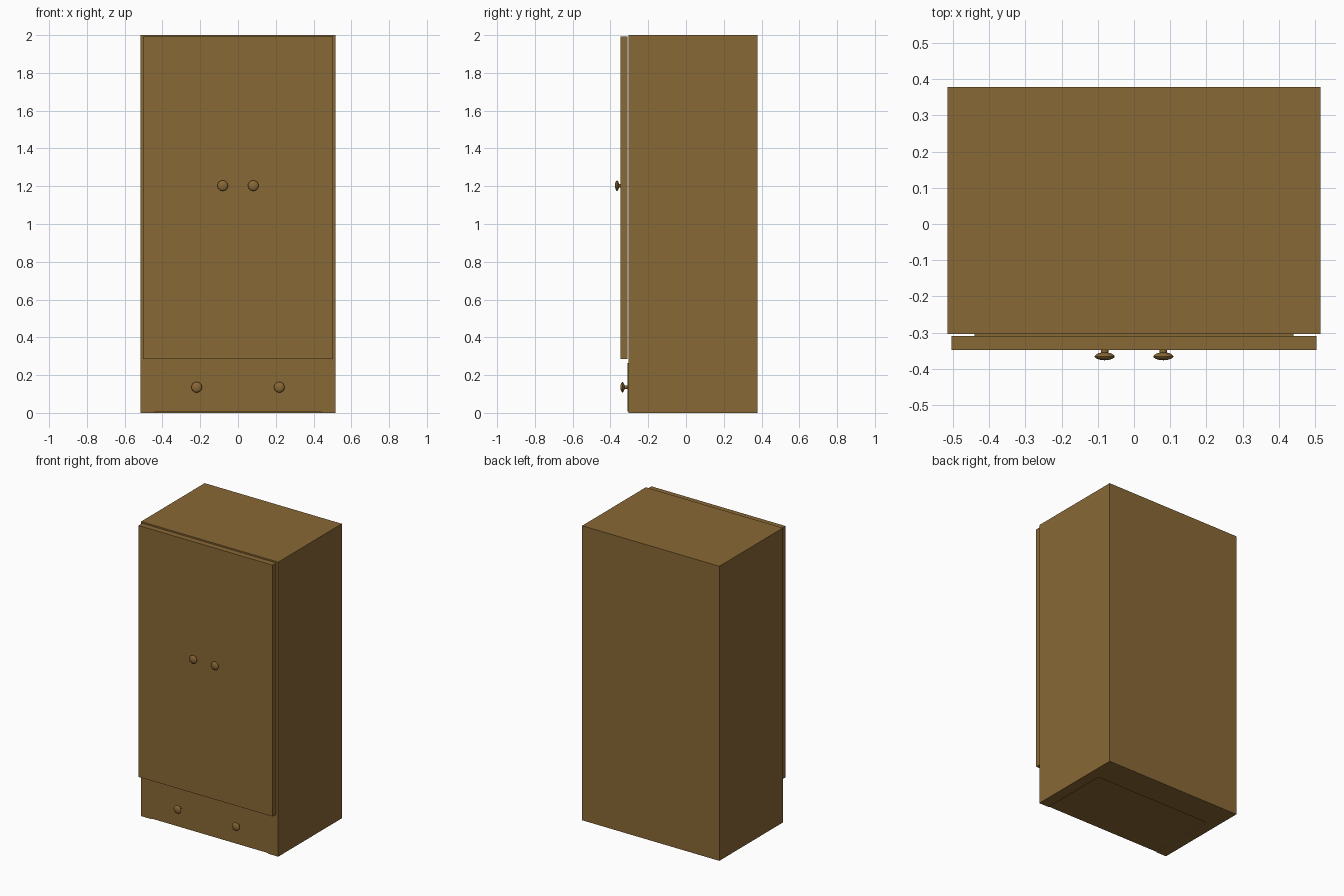
import bpy, bmesh, math
from mathutils import Matrix

if "Cube" in bpy.data.objects:
    bpy.data.objects.remove(bpy.data.objects["Cube"])

wood = bpy.data.materials.new("brown_wood")
wood.diffuse_color = (0.25, 0.138, 0.036, 1)
wood.use_nodes = True
wood.node_tree.nodes["Principled BSDF"].inputs["Base Color"].default_value = wood.diffuse_color


def finish(name, bm):
    mesh = bpy.data.meshes.new(name)
    bm.to_mesh(mesh)
    bm.free()
    mesh.materials.append(wood)
    ob = bpy.data.objects.new(name, mesh)
    bpy.context.collection.objects.link(ob)
    return ob


def box(name, x0, x1, y0, y1, z0, z1):
    bm = bmesh.new()
    bmesh.ops.create_cube(bm, size=1)
    for v in bm.verts:
        v.co = ((x0 + x1) / 2 + v.co.x * (x1 - x0),
                (y0 + y1) / 2 + v.co.y * (y1 - y0),
                (z0 + z1) / 2 + v.co.z * (z1 - z0))
    return finish(name, bm)


def knob(name, x, tip, z):
    # lathed stem and flattened mushroom head: (radius, distance behind tip)
    profile = [(0, 0), (0.012, 0.001), (0.021, 0.004), (0.027, 0.008),
               (0.028, 0.011), (0.025, 0.015), (0.018, 0.019),
               (0.010, 0.021), (0.010, 0.042)]
    bm = bmesh.new()
    verts = [bm.verts.new((r, d, 0)) for r, d in profile]
    edges = [bm.edges.new(p) for p in zip(verts, verts[1:])]
    bmesh.ops.spin(bm, geom=verts + edges, cent=(0, 0, 0), axis=(0, 1, 0),
                   angle=math.tau, steps=24)
    bmesh.ops.remove_doubles(bm, verts=bm.verts, dist=1e-5)
    bmesh.ops.recalc_face_normals(bm, faces=bm.faces)
    bmesh.ops.transform(bm, matrix=Matrix.Translation((x, tip, z)), verts=bm.verts)
    ob = finish(name, bm)
    bpy.ops.object.select_all(action='DESELECT')
    ob.select_set(True)
    bpy.context.view_layer.objects.active = ob
    bpy.ops.object.shade_smooth_by_angle(angle=math.radians(40))


# carcass with an opening for the drawers
body = box("wardrobe_body", -0.515, 0.515, -0.304, 0.378, 0, 2)
cutter = box("drawer_opening_cutter", -0.44, 0.44, -0.5, 0.18, -0.1, 0.264)
cutter.hide_render = True
cutter.hide_viewport = True
mod = body.modifiers.new("drawer_opening", 'BOOLEAN')
mod.operation = 'DIFFERENCE'
mod.solver = 'EXACT'
mod.object = cutter

# paired doors and drawers with their knobs
for side, s in (("left", -1), ("right", 1)):
    x0, x1 = sorted((0, s * 0.503))
    box(side + "_door", x0, x1, -0.348, -0.309, 0.286, 1.993)
    x0, x1 = sorted((0, s * 0.44))
    box(side + "_drawer", x0, x1, -0.3085, 0.18, 0.007, 0.264)
    knob(side + "_door_knob", s * 0.081, -0.376, 1.203)
    knob(side + "_drawer_knob", s * 0.219, -0.347, 0.136)
